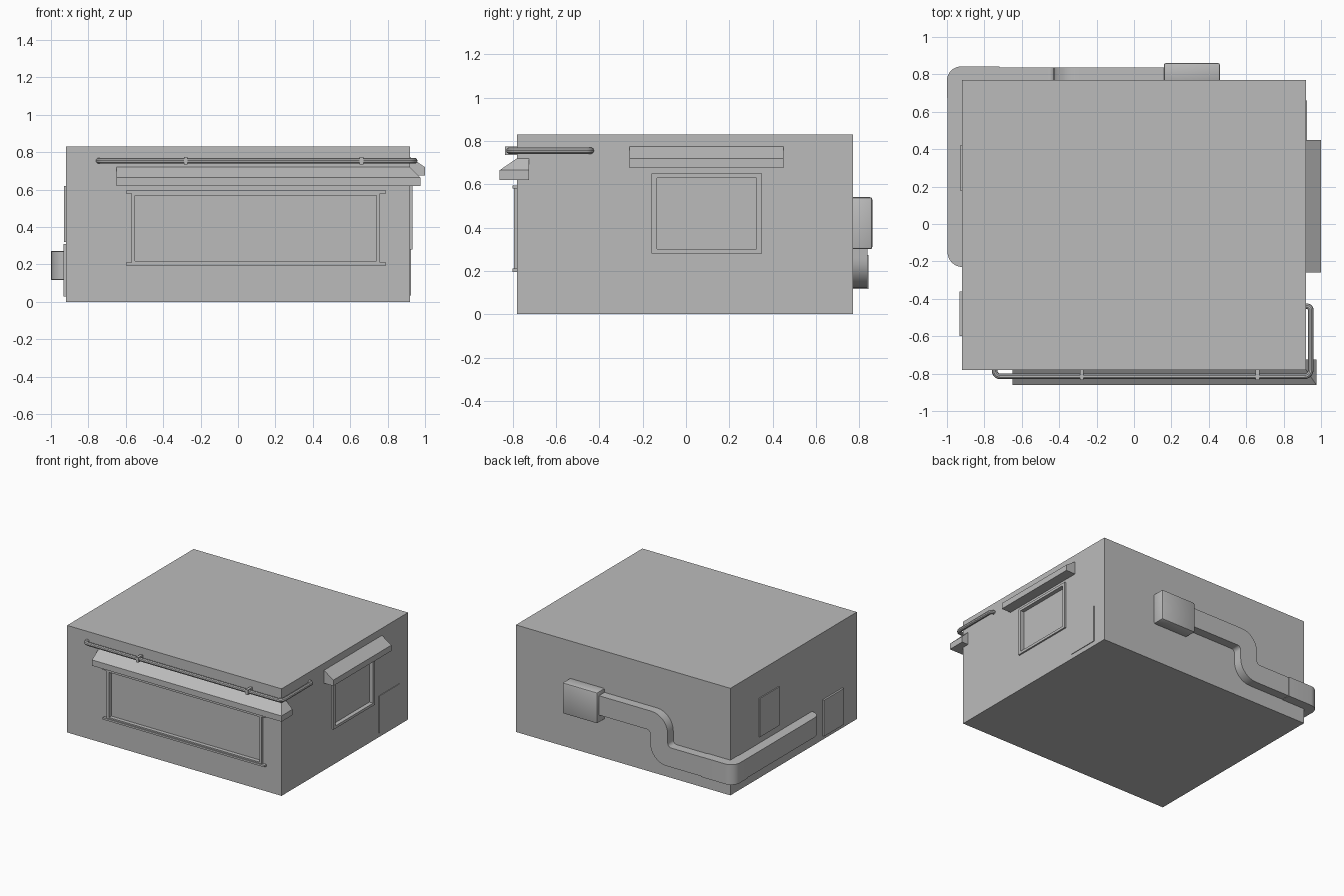
import bpy, bmesh, math
from mathutils import Vector

cube = bpy.data.objects.get("Cube")
if cube:
    bpy.data.objects.remove(cube, do_unlink=True)

grey = bpy.data.materials.new("plain grey")
grey.use_nodes = True
grey.diffuse_color = (0.5, 0.5, 0.5, 1)
grey.node_tree.nodes["Principled BSDF"].inputs["Base Color"].default_value = (0.5, 0.5, 0.5, 1)


def finish(name, bm, smooth=False):
    bmesh.ops.recalc_face_normals(bm, faces=bm.faces)
    me = bpy.data.meshes.new(name)
    bm.to_mesh(me)
    bm.free()
    me.materials.append(grey)
    ob = bpy.data.objects.new(name, me)
    bpy.context.collection.objects.link(ob)
    if smooth:
        shade(ob)
    return ob


def shade(ob):
    bpy.ops.object.select_all(action='DESELECT')
    ob.select_set(True)
    bpy.context.view_layer.objects.active = ob
    bpy.ops.object.shade_smooth_by_angle(angle=math.radians(35))


def box(name, x, y, z, bevel=0):
    bm = bmesh.new()
    bmesh.ops.create_cube(bm, size=1)
    for v in bm.verts:
        v.co = [lo + (c + 0.5) * (hi - lo) for c, (lo, hi) in zip(v.co, (x, y, z))]
    if bevel:
        bmesh.ops.bevel(bm, geom=bm.edges[:], offset=bevel, segments=2, affect='EDGES', profile=0.5)
    return finish(name, bm, bool(bevel))


def fillet(points, steps=8, closed=True):
    """Round every point that carries a radius as its third value."""
    out = []
    n = len(points)
    for i, p in enumerate(points):
        c = Vector(p[:2])
        if len(p) < 3:
            out.append(c)
            continue
        a = (Vector(points[i - 1][:2]) - c).normalized()
        b = (Vector(points[(i + 1) % n][:2]) - c).normalized()
        centre = c + (a + b) * p[2]
        for k in range(steps + 1):
            t = k / steps * math.pi / 2
            out.append(centre - b * p[2] * math.cos(t) - a * p[2] * math.sin(t))
    return out


def prism(name, points, lo, hi, axis):
    """Extrude a rounded outline along y or z."""
    bm = bmesh.new()
    place = (lambda p, d: (p.x, d, p.y)) if axis == "y" else (lambda p, d: (p.x, p.y, d))
    pts = fillet(points)
    face = bm.faces.new([bm.verts.new(place(p, lo)) for p in pts])
    ext = bmesh.ops.extrude_face_region(bm, geom=[face])
    shift = Vector(place(Vector((0, 0)), hi - lo))
    bmesh.ops.translate(bm, vec=shift, verts=[v for v in ext["geom"] if isinstance(v, bmesh.types.BMVert)])
    return finish(name, bm, True)


def awning(name, inner, outer, bottom, lip, top):
    """Sloped hood lofted along a wall line."""
    bm = bmesh.new()
    rings = [[bm.verts.new((*p, z)) for p, z in ((i, bottom), (o, bottom), (o, lip), (i, top))]
             for i, o in zip(inner, outer)]
    for a, b in zip(rings, rings[1:]):
        for k in range(4):
            bm.faces.new((a[k], a[k - 1], b[k - 1], b[k]))
    bm.faces.new(rings[0])
    bm.faces.new(rings[-1])
    return finish(name, bm)


# Main block with two shallow window recesses
body = box("body", (-0.92, 0.92), (-0.78, 0.77), (0, 0.83))
for cutter in (box("front_cutter", (-0.55, 0.74), (-0.9, -0.765), (0.22, 0.57)),
               box("side_cutter", (0.9, 1), (-0.135, 0.325), (0.3, 0.63))):
    cutter.hide_render = True
    mod = body.modifiers.new("recess", 'BOOLEAN')
    mod.object = cutter
    mod.solver = 'EXACT'
    bpy.context.view_layer.objects.active = body
    bpy.ops.object.modifier_apply(modifier=mod.name)
    bpy.data.objects.remove(cutter, do_unlink=True)

# Front window frame: two posts, two stepped rails, two long sills
fy = (-0.795, -0.77)
for side, x in (("right", -0.57), ("left", 0.74)):
    box("front_frame_post_" + side, (x, x + 0.02), fy, (0.21, 0.58))
for level, z, sill in (("lower", 0.21, 0.195), ("upper", 0.57, 0.58)):
    box("front_frame_rail_" + level, (-0.55, 0.74), fy, (z, z + 0.01))
    box("front_sill_" + level, (-0.6, 0.79), (-0.802, -0.77), (sill, sill + 0.015))

# Side window frame
fx = (0.91, 0.932)
for side, y in (("front", -0.16), ("back", 0.325)):
    box("side_frame_post_" + side, fx, (y, y + 0.025), (0.28, 0.65))
for level, z in (("lower", 0.28), ("upper", 0.63)):
    box("side_frame_rail_" + level, fx, (-0.135, 0.325), (z, z + 0.02))

# Awnings; the front one wraps the corner
awning("front_awning", [(-0.65, -0.78), (0.92, -0.78), (0.92, -0.725)],
       [(-0.65, -0.86), (0.975, -0.86), (0.975, -0.725)], 0.62, 0.665, 0.72)
awning("side_awning", [(0.92, -0.26), (0.92, 0.45)],
       [(1.0, -0.26), (1.0, 0.45)], 0.675, 0.72, 0.775)

# Wall panels
box("left_panel", (0.915, 0.925), (0.41, 0.66), (0.035, 0.32))
box("right_panel_upper", (-0.929, -0.915), (0.18, 0.42), (0.32, 0.62))
box("right_panel_lower", (-0.934, -0.915), (-0.6, -0.36), (0.03, 0.31))

# Duct along the back and round the corner
box("duct_box", (0.16, 0.46), (0.76, 0.86), (0.3, 0.54), 0.01)
prism("back_duct", [(0.17, 0.51), (-0.43, 0.51, 0.14), (-0.43, 0.27, 0.03), (-0.73, 0.27),
                    (-0.73, 0.12), (-0.28, 0.12, 0.14), (-0.28, 0.36, 0.03), (0.17, 0.36)],
      0.765, 0.838, "y")
prism("duct_elbow", [(-0.72, 0.765), (-0.72, 0.842), (-1, 0.842, 0.075), (-1, 0.675),
                     (-0.915, 0.675), (-0.915, 0.765)], 0.117, 0.273, "z")
prism("side_duct", [(-0.915, 0.68), (-0.997, 0.68), (-0.997, -0.23, 0.08), (-0.915, -0.23)],
      0.12, 0.27, "z")

# Round rail across the front and round the corner
path = fillet([(-0.745, -0.77), (-0.745, -0.815, 0.03), (0.945, -0.815, 0.035),
               (0.945, -0.44, 0.02), (0.91, -0.44)], 5)
curve = bpy.data.curves.new("rail", 'CURVE')
curve.dimensions = '3D'
curve.bevel_depth = 0.015
curve.bevel_resolution = 3
curve.use_fill_caps = True
spline = curve.splines.new('POLY')
spline.points.add(len(path) - 1)
for pt, p in zip(spline.points, path):
    pt.co = (p.x, p.y, 0.755, 1)
rail = bpy.data.objects.new("rail", curve)
bpy.context.collection.objects.link(rail)
curve.materials.append(grey)
bpy.ops.object.select_all(action='DESELECT')
rail.select_set(True)
bpy.context.view_layer.objects.active = rail
bpy.ops.object.convert(target='MESH')
shade(bpy.context.view_layer.objects.active)

# Clips holding the rail
for side, x in (("right", -0.28), ("left", 0.66)):
    box("rail_clip_" + side, (x - 0.01, x + 0.01), (-0.835, -0.77), (0.735, 0.775))
